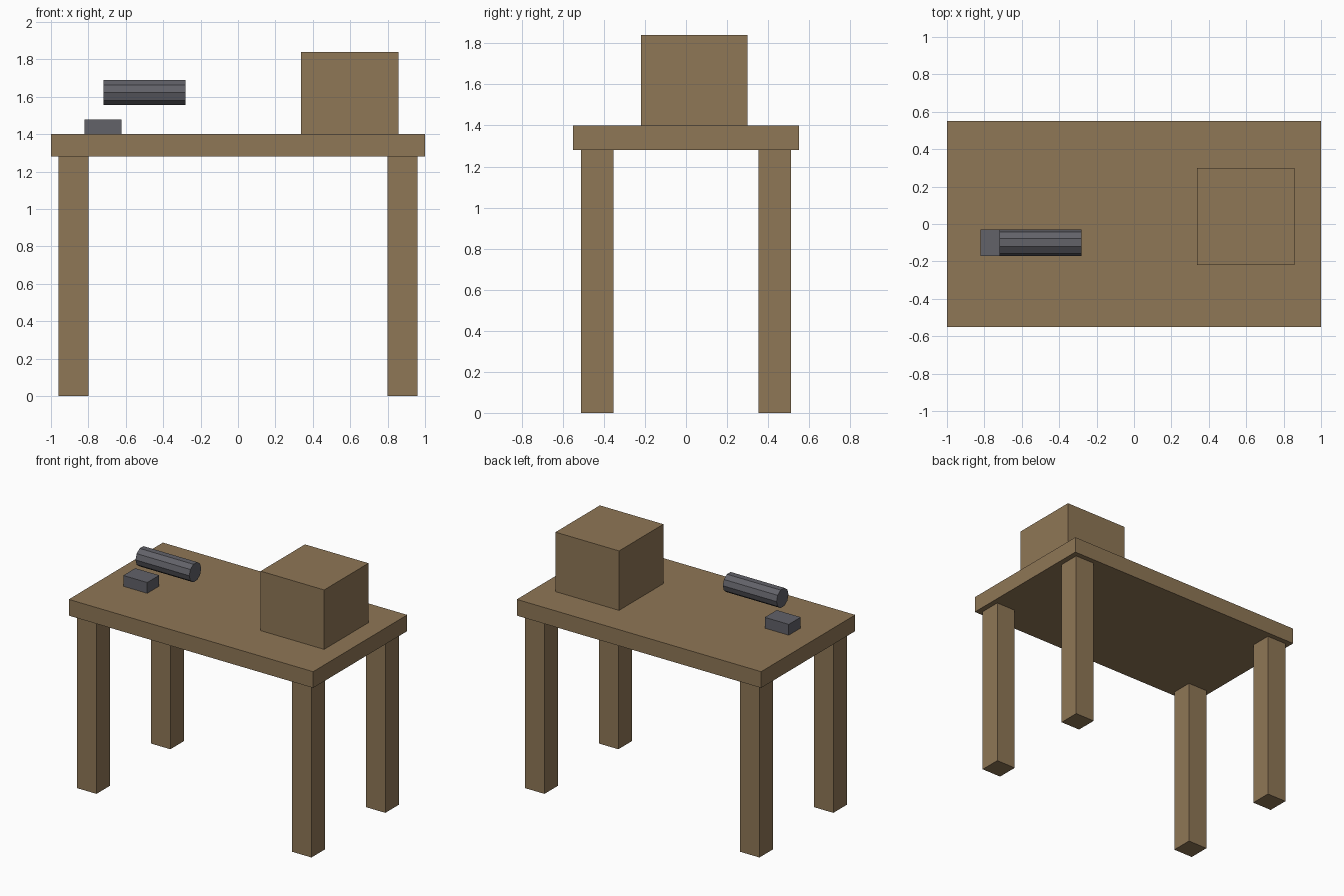
import bpy
import math

if "Cube" in bpy.data.objects:
    bpy.data.objects.remove(bpy.data.objects["Cube"])


def material(name, colour):
    mat = bpy.data.materials.new(name)
    mat.use_nodes = True
    mat.diffuse_color = (*colour, 1)
    bsdf = next(n for n in mat.node_tree.nodes if n.type == "BSDF_PRINCIPLED")
    bsdf.inputs["Base Color"].default_value = (*colour, 1)
    return mat


def finish(name, mat):
    obj = bpy.context.object
    obj.name = obj.data.name = name
    obj.data.materials.append(mat)
    return obj


def box(name, low, high, mat):
    centre = [(a + b) / 2 for a, b in zip(low, high)]
    bpy.ops.mesh.primitive_cube_add(size=1, location=centre)
    obj = finish(name, mat)
    obj.scale = [b - a for a, b in zip(low, high)]
    bpy.ops.object.transform_apply(location=False, rotation=False, scale=True)
    return obj


wood = material("brown wood", (0.275, 0.184, 0.093))
metal = material("dark grey", (0.122, 0.122, 0.141))

UNDERSIDE, SURFACE = 1.28, 1.40
LEG = 0.08  # half the leg width

# Table top and four square legs
box("table_top", (-1, -0.55, UNDERSIDE), (1, 0.55, SURFACE), wood)
for side, x in (("right", -0.88), ("left", 0.88)):
    for end, y in (("front", -0.432), ("back", 0.432)):
        box(f"{end}_{side}_leg", (x - LEG, y - LEG, 0),
            (x + LEG, y + LEG, UNDERSIDE), wood)

# Crate on the left half of the table
box("crate", (0.338, -0.218, SURFACE), (0.858, 0.30, 1.84), wood)

# Small block with a ten-sided rod floating above it
box("small_block", (-0.82, -0.17, SURFACE), (-0.624, -0.03, 1.48), metal)
bpy.ops.mesh.primitive_cylinder_add(
    vertices=10, radius=0.07, depth=0.44, location=(-0.50, -0.10, 1.622),
    rotation=(0, math.pi / 2, 0))
finish("rod", metal)
